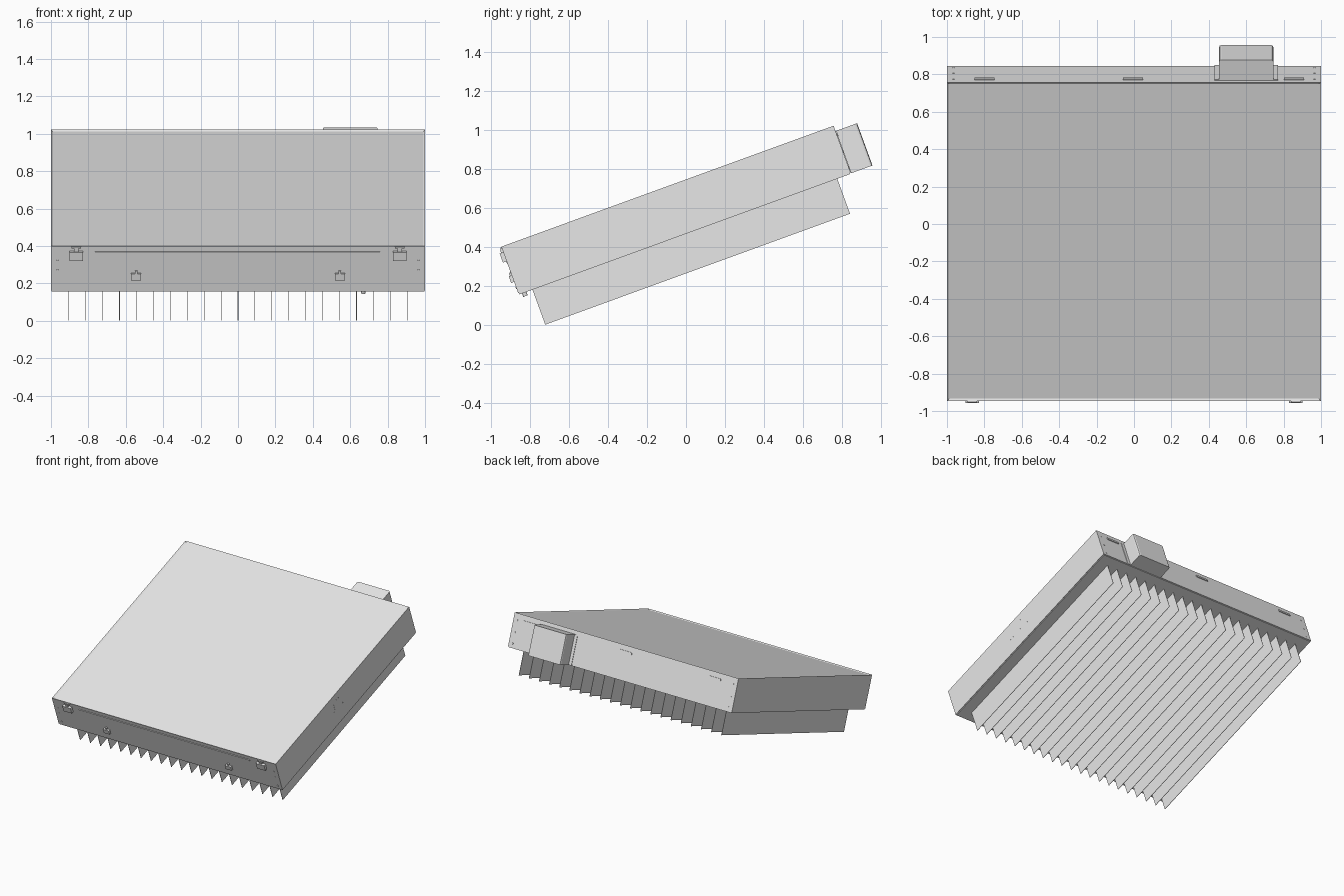
import bpy, bmesh, math
from mathutils import Matrix, Vector

if "Cube" in bpy.data.objects:
    bpy.data.objects.remove(bpy.data.objects["Cube"], do_unlink=True)

grey = bpy.data.materials.new("plain grey")
grey.use_nodes = True
grey.diffuse_color = (0.8, 0.8, 0.8, 1)
grey.node_tree.nodes["Principled BSDF"].inputs["Base Color"].default_value = (0.8, 0.8, 0.8, 1)

# Everything is built flat, then tilted about the lower front edge
TILT = Matrix.Translation((0, -0.858, 0.155)) @ Matrix.Rotation(math.radians(20), 4, "X")
LENGTH, HEIGHT = 1.814, 0.262


def finish(name, bm):
    bmesh.ops.recalc_face_normals(bm, faces=bm.faces)
    mesh = bpy.data.meshes.new(name)
    bm.to_mesh(mesh)
    bm.free()
    mesh.materials.append(grey)
    obj = bpy.data.objects.new(name, mesh)
    obj.matrix_world = TILT
    bpy.context.collection.objects.link(obj)
    return obj


def add_box(bm, x, y, z):
    size = [b - a for a, b in (x, y, z)]
    centre = Vector([(a + b) / 2 for a, b in (x, y, z)])
    matrix = Matrix.Translation(centre) @ Matrix.Diagonal((*size, 1))
    return bmesh.ops.create_cube(bm, size=1, matrix=matrix)["verts"]


def boxes(name, *specs):
    bm = bmesh.new()
    for spec in specs:
        add_box(bm, *spec)
    return finish(name, bm)


def add_disc(bm, centre, axis, radius, depth):
    turn = Matrix.Rotation(math.pi / 2, 4, axis)
    bmesh.ops.create_cone(bm, cap_ends=True, segments=8, radius1=radius, radius2=radius,
                          depth=depth, matrix=Matrix.Translation(centre) @ turn)


# Housing with a recessed panel inside a thin top frame
bm = bmesh.new()
add_box(bm, (-1, 1), (0, LENGTH), (0.008, HEIGHT))
bm.normal_update()
top = [f for f in bm.faces if f.normal.z > 0.9]
bmesh.ops.inset_region(bm, faces=top, thickness=0.017, depth=0)
for v in top[0].verts:
    v.co.z -= 0.007
finish("housing", bm)

# Base plate, slightly smaller so a seam shows
boxes("base_plate", ((-0.996, 0.996), (0.004, LENGTH - 0.004), (0, 0.009)))

# Cooling fins
fins = []
for i in range(21):
    x = -0.905 + i * 0.0905
    fins.append(((x - 0.0015, x + 0.0015), (0.075, LENGTH - 0.075), (-0.191, 0.003)))
boxes("cooling_fins", *fins)

# Front latches, knobs and drip strip
for side, s in (("left", 1), ("right", -1)):
    x = 0.865 * s
    boxes(f"upper_latch_{side}",
          ((x - 0.037, x + 0.037), (-0.02, 0.001), (0.182, 0.232)),
          ((x - 0.012, x + 0.012), (-0.012, 0.001), (0.232, 0.25)),
          ((x - 0.025, x + 0.025), (-0.008, 0.001), (0.25, 0.258)))
    x = 0.545 * s
    boxes(f"lower_latch_{side}",
          ((x - 0.026, x + 0.026), (-0.016, 0.001), (0.07, 0.106)),
          ((x - 0.007, x + 0.007), (-0.01, 0.001), (0.106, 0.122)))
boxes("front_strip", ((-0.765, 0.76), (-0.005, 0.001), (0.219, 0.229)))

# Rear vent tabs
boxes("rear_vents", *[((x - 0.054, x + 0.054), (LENGTH - 0.001, LENGTH + 0.006), (0.205, 0.222))
                      for x in (-0.8, -0.005, 0.855)])

# Rear connection box with bevelled upright edges and a mounting flange
bm = bmesh.new()
add_box(bm, (0.455, 0.745), (LENGTH, LENGTH + 0.118), (0.002, 0.233))
outer = [e for e in bm.edges if all(v.co.y > LENGTH + 0.1 for v in e.verts)
         and abs(e.verts[0].co.x - e.verts[1].co.x) < 0.01]
bmesh.ops.bevel(bm, geom=outer, offset=0.012, segments=2, profile=0.5, affect="EDGES")
finish("connection_box", bm)
boxes("connection_flange", ((0.43, 0.77), (LENGTH - 0.001, LENGTH + 0.004), (0.004, 0.231)))

# Corner screws, front and back
bm = bmesh.new()
for x in (-0.965, 0.965):
    for z in (0.037, 0.122, 0.176):
        add_disc(bm, (x, 0, z), "X", 0.006, 0.005)
    for z in (0.035, 0.12, 0.21):
        add_disc(bm, (x, LENGTH, z), "X", 0.006, 0.005)
finish("corner_screws", bm)

# Small rivets on the left side, in a hooked row
bm = bmesh.new()
for i in range(8):
    add_disc(bm, (1, 0.72 + i * 0.029, 0.131), "Y", 0.003, 0.002)
for i in range(4):
    add_disc(bm, (1, 0.775 + i * 0.029, 0.208), "Y", 0.003, 0.002)
for z in (0.15, 0.17, 0.19):
    add_disc(bm, (1, 0.765, z), "Y", 0.003, 0.002)
finish("side_rivets", bm)

# Small stud under the front edge
bm = bmesh.new()
bmesh.ops.create_cone(bm, cap_ends=True, segments=12, radius1=0.012, radius2=0.012,
                      depth=0.02, matrix=Matrix.Translation((0.67, 0.03, -0.009)))
finish("underside_stud", bm)
